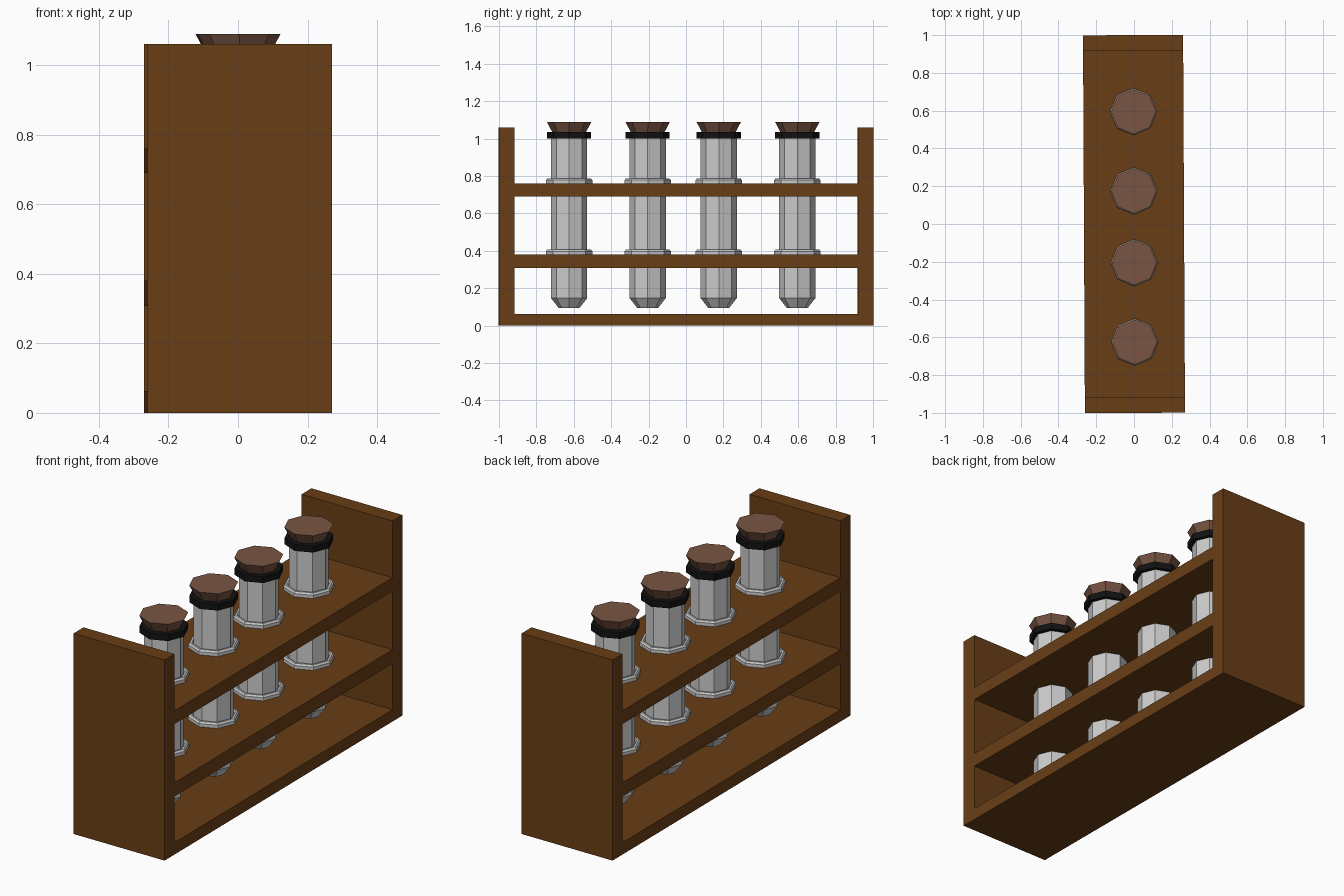
import bpy, math
from mathutils import Matrix

if "Cube" in bpy.data.objects:
    bpy.data.objects.remove(bpy.data.objects["Cube"])


def material(name, rgb):
    m = bpy.data.materials.new(name)
    m.diffuse_color = (*rgb, 1)
    m.use_nodes = True
    m.node_tree.nodes["Principled BSDF"].inputs["Base Color"].default_value = m.diffuse_color
    return m


WOOD = material("dark_wood", (0.14, 0.048, 0.008))
CORK = material("cork_brown", (0.19, 0.09, 0.056))
BLACK = material("black_rubber", (0.006, 0.006, 0.006))
TWIST = Matrix.Rotation(0.005, 4, 'Z')  # the whole rack is turned very slightly
SIDES = 8


def add_object(name, verts, faces, mat=None):
    me = bpy.data.meshes.new(name)
    me.from_pydata(verts, [], faces)
    me.transform(TWIST)
    if mat:
        me.materials.append(mat)
    ob = bpy.data.objects.new(name, me)
    bpy.context.collection.objects.link(ob)
    return ob


def box(name, x, y0, y1, z0, z1, mat):
    v = [(sx, sy, sz) for sz in (z0, z1)
         for sx, sy in ((-x, y0), (x, y0), (x, y1), (-x, y1))]
    f = [(3, 2, 1, 0), (4, 5, 6, 7)]
    f += [(i, (i + 1) % 4, (i + 1) % 4 + 4, i + 4) for i in range(4)]
    return add_object(name, v, f, mat)


def lathe(name, y, profile, mat=None, ring=False):
    """Spin (radius, z) points; capped ends, or a closed section if ring."""
    v = [(r * math.cos(2 * math.pi * k / SIDES),
          y + r * math.sin(2 * math.pi * k / SIDES), z)
         for r, z in profile for k in range(SIDES)]
    n = len(profile)
    f = []
    for i in range(n if ring else n - 1):
        a, b = i * SIDES, (i + 1) % n * SIDES
        for k in range(SIDES):
            j = (k + 1) % SIDES
            f.append((a + k, a + j, b + j, b + k))
    if not ring:
        f.append(tuple(reversed(range(SIDES))))
        f.append(tuple(range((n - 1) * SIDES, n * SIDES)))
    return add_object(name, v, f, mat)


# Wooden rack: two end panels and three shelves
box("front_panel", 0.265, -1.0, -0.917, 0, 1.06, WOOD)
box("back_panel", 0.265, 0.917, 1.0, 0, 1.06, WOOD)
for name, z0, z1 in (("base_board", 0, 0.063),
                     ("lower_shelf", 0.307, 0.38),
                     ("upper_shelf", 0.69, 0.76)):
    box(name, 0.265, -0.917, 0.917, z0, z1, WOOD)

# Stoppered tubes
for i, y in enumerate((-0.625, -0.205, 0.175, 0.595), 1):
    lathe(f"tube_{i}", y, [(0.055, 0.093), (0.097, 0.147), (0.097, 1.02)])
    # Collars around the shelf holes
    for level, z in (("lower", 0.38), ("upper", 0.76)):
        lathe(f"{level}_collar_{i}", y,
              [(0.124, z - 0.005), (0.124, z + 0.017), (0.117, z + 0.026),
               (0.107, z + 0.026), (0.1, z + 0.017), (0.1, z - 0.005)], ring=True)
    # Rubber lip and cork
    lathe(f"lip_{i}", y, [(0.118, 1.0), (0.118, 1.034),
                          (0.085, 1.034), (0.085, 1.0)], BLACK, ring=True)
    lathe(f"cork_{i}", y, [(0.088, 1.022), (0.09, 1.034), (0.119, 1.089)], CORK)
